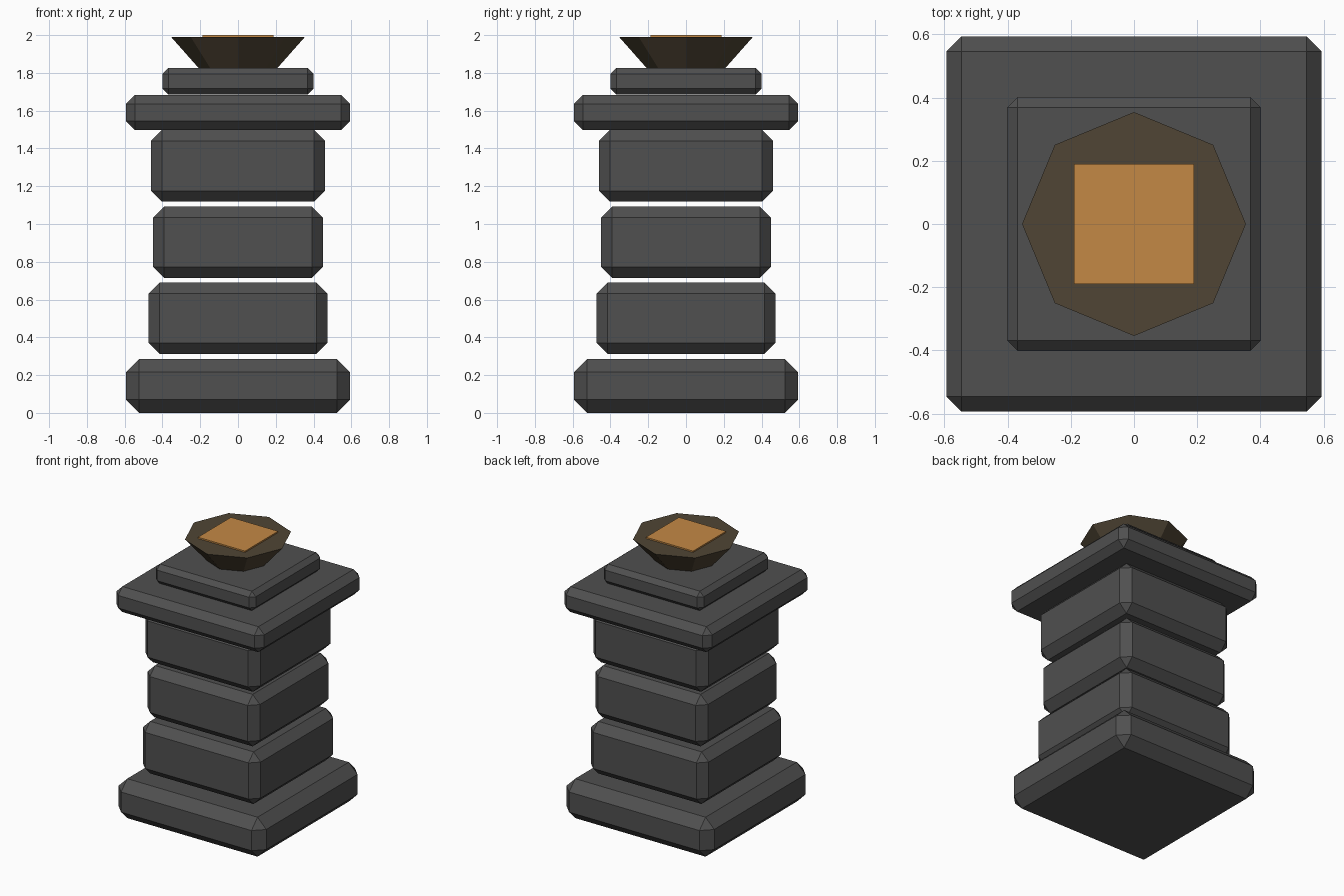
import bpy, bmesh
from mathutils import Matrix

if "Cube" in bpy.data.objects:
    bpy.data.objects.remove(bpy.data.objects["Cube"])


def material(name, rgb):
    m = bpy.data.materials.new(name)
    m.diffuse_color = (*rgb, 1.0)
    m.use_nodes = True
    m.node_tree.nodes["Principled BSDF"].inputs["Base Color"].default_value = m.diffuse_color
    return m


STONE = material("dark_stone", (0.08, 0.08, 0.08))
BRONZE = material("dark_bronze", (0.08, 0.06, 0.035))
EMBER = material("ember_orange", (0.55, 0.25, 0.06))


def finish(name, bm, mat):
    bmesh.ops.recalc_face_normals(bm, faces=bm.faces[:])
    mesh = bpy.data.meshes.new(name)
    bm.to_mesh(mesh)
    bm.free()
    mesh.materials.append(mat)
    obj = bpy.data.objects.new(name, mesh)
    bpy.context.collection.objects.link(obj)


def block(name, half, z0, z1, bevel, mat):
    """Square block with chamfered edges."""
    bm = bmesh.new()
    size = Matrix.Diagonal((2 * half, 2 * half, z1 - z0, 1))
    bmesh.ops.create_cube(bm, size=1, matrix=Matrix.Translation((0, 0, (z0 + z1) / 2)) @ size)
    if bevel:
        bmesh.ops.bevel(bm, geom=bm.edges[:], offset=bevel, segments=1,
                        profile=0.5, affect='EDGES')
    finish(name, bm, mat)


# Stacked stones, from the ground up
for name, half, z0, z1, bevel in (
    ("base_slab", 0.593, 0.0, 0.286, 0.07),
    ("lower_block", 0.473, 0.312, 0.69, 0.058),
    ("middle_block", 0.45, 0.715, 1.092, 0.058),
    ("upper_block", 0.461, 1.118, 1.497, 0.058),
    ("cap_slab", 0.593, 1.498, 1.683, 0.047),
    ("cap_step", 0.401, 1.685, 1.826, 0.032),
):
    block(name, half, z0, z1, bevel, STONE)

# Eight-sided flared bowl with a corner on each axis
bm = bmesh.new()
bmesh.ops.create_cone(bm, cap_ends=True, segments=8, radius1=0.207, radius2=0.354,
                      depth=0.166, matrix=Matrix.Translation((0, 0, 1.907)))
finish("fire_bowl", bm, BRONZE)

# Glowing square plate on the bowl
block("ember_plate", 0.189, 1.988, 2.0, 0, EMBER)
